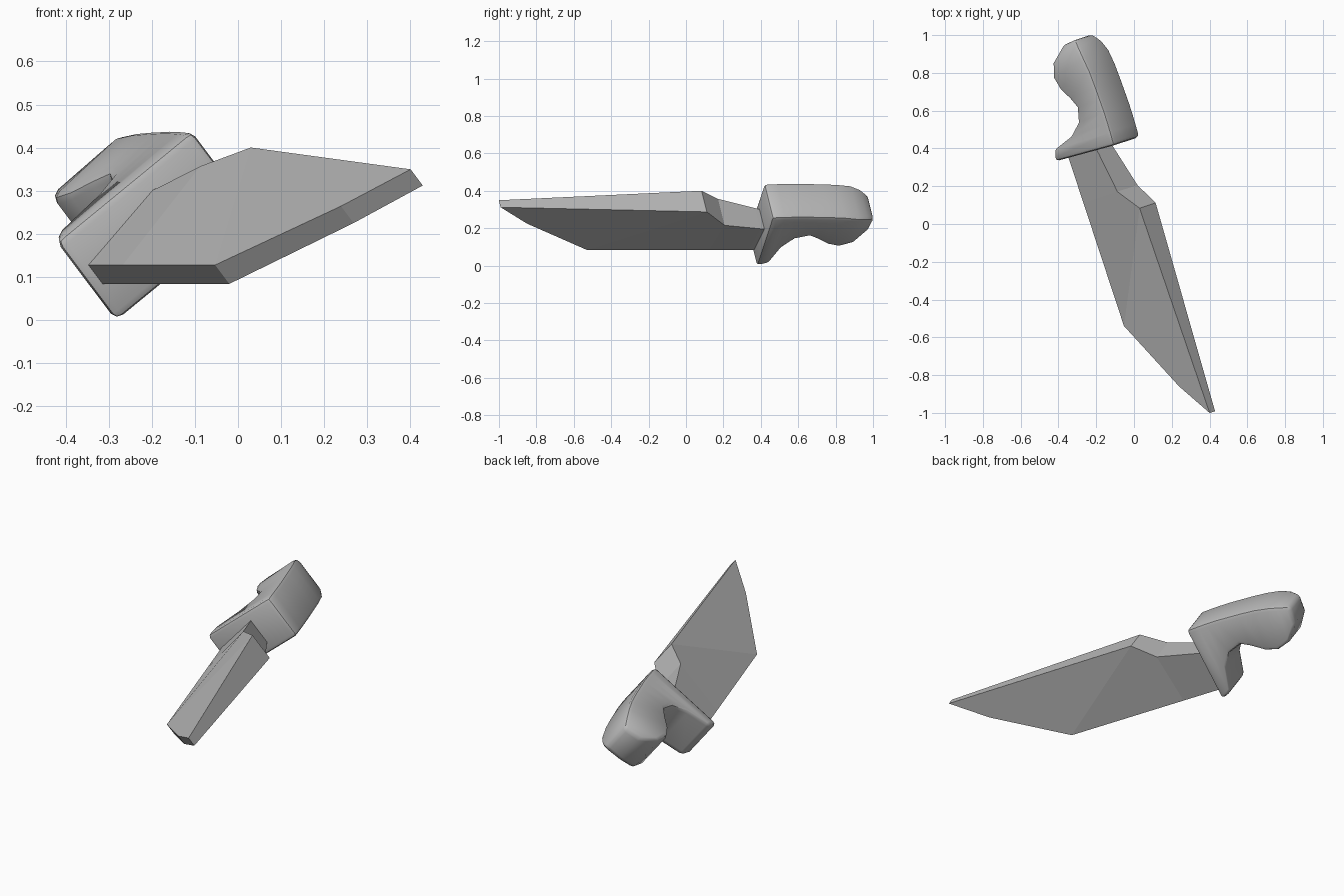
import bpy, bmesh
from mathutils import Matrix, Vector

old = bpy.data.objects.get("Cube")
if old:
    bpy.data.objects.remove(old)

# One plain grey for the whole knife
grey = bpy.data.materials.new("plain_grey")
grey.use_nodes = True
colour = (0.5, 0.5, 0.5, 1)
grey.diffuse_color = colour
grey.node_tree.nodes["Principled BSDF"].inputs["Base Color"].default_value = colour

# Local axes of the tilted knife: towards the pommel, towards the spine, across
back = Vector((-0.313, 0.95, 0)).normalized()
side = Vector((0.59, 0.194, -0.784)).normalized()
spine = back.cross(side)
if spine.z < 0:
    spine.negate()
frame = Matrix((back, spine, side)).transposed()
MID = -0.208


def loft(name, sections):
    """Join four-cornered sections: (along, height, half width) at spine and at belly."""
    bm = bmesh.new()
    rings = []
    for top, low in sections:
        corners = [(top, -1), (top, 1), (low, 1), (low, -1)]
        rings.append([bm.verts.new(frame @ Vector((p[0], p[1], MID + s * p[2])))
                      for p, s in corners])
    for r, q in zip(rings, rings[1:]):
        for i in range(4):
            j = (i + 1) % 4
            bm.faces.new((r[i], r[j], q[j], q[i]))
    bm.faces.new(rings[0])
    bm.faces.new(rings[-1])
    bmesh.ops.recalc_face_normals(bm, faces=bm.faces)
    mesh = bpy.data.meshes.new(name)
    bm.to_mesh(mesh)
    bm.free()
    mesh.materials.append(grey)
    obj = bpy.data.objects.new(name, mesh)
    bpy.context.collection.objects.link(obj)
    return obj


# Blade: thick spine, thinner cutting side, notched neck running into the guard
loft("blade", [
    ((-1.076, 0.27, 0.024), (-0.892, 0.131, 0.025)),
    ((0.07, 0.291, 0.072), (-0.496, -0.093, 0.028)),
    ((0.19, 0.198, 0.09), (0.19, -0.093, 0.028)),
    ((0.41, 0.143, 0.07), (0.41, -0.093, 0.028)),
    ((0.5, 0.12, 0.065), (0.47, -0.093, 0.028)),
])

# Handle: deep guard, finger hollow, swelling and tapered pommel
W = 0.119
handle = loft("handle", [
    ((0.428, 0.297, W), (0.445, -0.122, W)),
    ((0.5, 0.301, W), (0.505, -0.1, W)),
    ((0.55, 0.303, W), (0.542, 0.03, W)),
    ((0.61, 0.304, W), (0.6, 0.108, W)),
    ((0.68, 0.302, W), (0.68, 0.134, W)),
    ((0.75, 0.3, W), (0.735, 0.106, W)),
    ((0.84, 0.295, W), (0.8, 0.063, W)),
    ((0.92, 0.283, W), (0.865, 0.045, W)),
    ((0.975, 0.266, 0.107), (0.94, 0.065, 0.11)),
    ((1.025, 0.24, 0.08), (1.015, 0.15, 0.085)),
])
bevel = handle.modifiers.new("rounded_edges", "BEVEL")
bevel.width = 0.02
bevel.segments = 2
bevel.limit_method = "ANGLE"
bevel.angle_limit = 0.8

bpy.ops.object.select_all(action="DESELECT")
handle.select_set(True)
bpy.context.view_layer.objects.active = handle
bpy.ops.object.modifier_apply(modifier=bevel.name)
bpy.ops.object.shade_smooth_by_angle(angle=0.6)
